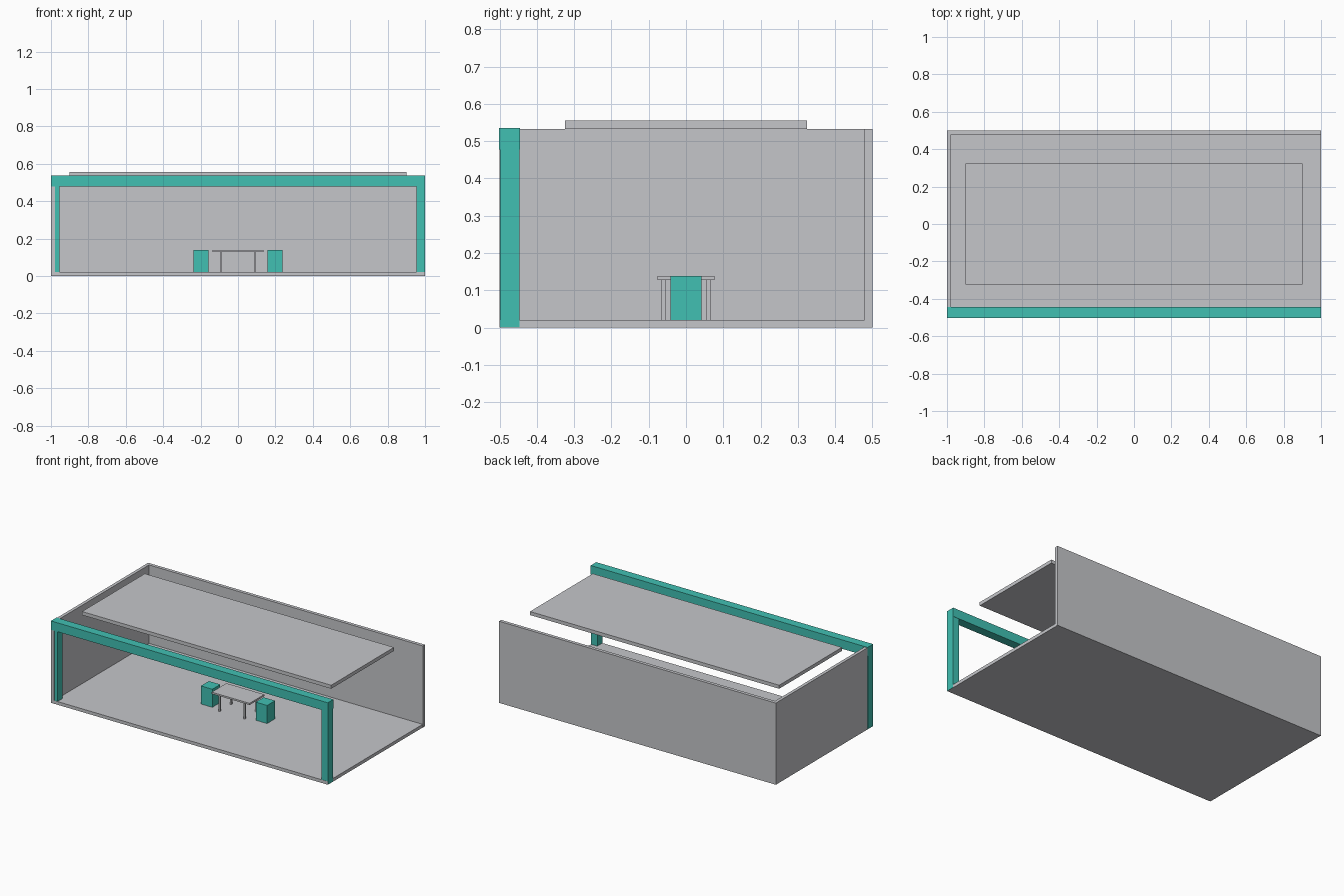
import bpy
import bmesh

if "Cube" in bpy.data.objects:
    bpy.data.objects.remove(bpy.data.objects["Cube"])


def material(name, rgb):
    m = bpy.data.materials.new(name)
    m.diffuse_color = (*rgb, 1.0)
    m.use_nodes = True
    m.node_tree.nodes["Principled BSDF"].inputs["Base Color"].default_value = m.diffuse_color
    return m


GREY = material("light_grey", (0.56, 0.565, 0.59))
TEAL = material("teal", (0.053, 0.53, 0.45))


def box(name, x, y, z, mat):
    """Axis-aligned box from (min, max) pairs."""
    bm = bmesh.new()
    bmesh.ops.create_cube(bm, size=1.0)
    for v in bm.verts:
        v.co = [r[1] if c > 0 else r[0] for c, r in zip(v.co, (x, y, z))]
    me = bpy.data.meshes.new(name)
    bm.to_mesh(me)
    bm.free()
    me.materials.append(mat)
    ob = bpy.data.objects.new(name, me)
    bpy.context.collection.objects.link(ob)
    return ob


# Booth shell: floor, back wall, one side wall, floating ceiling panel
FLOOR = 0.021
WALL_TOP = 0.533
box("floor", (-0.999, 0.999), (-0.5, 0.5), (0, FLOOR), GREY)
box("back_wall", (-1, 1), (0.478, 0.5), (0, WALL_TOP), GREY)
box("side_wall", (-0.999, -0.978), (-0.5, 0.5), (0, WALL_TOP), GREY)
box("ceiling_panel", (-0.9, 0.9), (-0.324, 0.324), (WALL_TOP, 0.556), GREY)

# Front frame: two posts and a beam
box("left_post", (-1, -0.954), (-0.499, -0.447), (0.0005, 0.48), TEAL)
box("right_post", (0.954, 1), (-0.499, -0.447), (0.0005, 0.48), TEAL)
box("front_beam", (-1, 1), (-0.502, -0.445), (0.478, 0.536), TEAL)

# Table with four thin legs
box("table_top", (-0.137, 0.137), (-0.076, 0.076), (0.128, 0.139), GREY)
LEG = 0.0055
for sx in (-1, 1):
    for sy in (-1, 1):
        cx, cy = sx * 0.091, sy * 0.06
        box("table_leg", (cx - LEG, cx + LEG), (cy - LEG, cy + LEG),
            (FLOOR, 0.128), GREY)

# Block stools on both sides of the table
for side, cx in (("left", -0.198), ("right", 0.198)):
    box(side + "_stool", (cx - 0.041, cx + 0.041), (-0.041, 0.041),
        (FLOOR, 0.139), TEAL)
